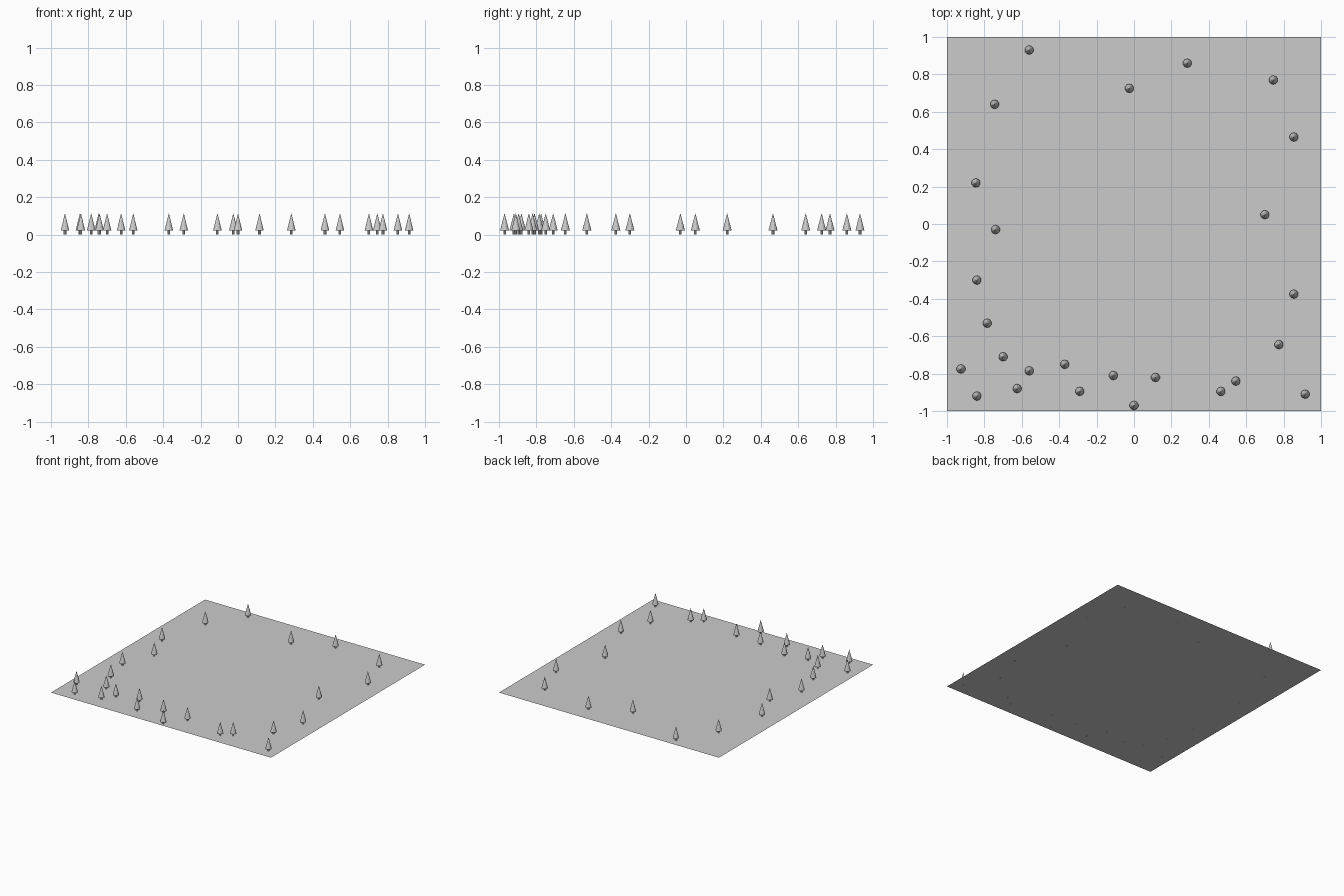
import bpy

cube = bpy.data.objects.get("Cube")
if cube:
    bpy.data.objects.remove(cube, do_unlink=True)


def make_material(name, color):
    mat = bpy.data.materials.new(name)
    mat.use_nodes = True
    mat.diffuse_color = color
    mat.node_tree.nodes["Principled BSDF"].inputs["Base Color"].default_value = color
    return mat


gray = make_material("plain gray", (0.6, 0.6, 0.6, 1))

# Flat square ground sheet
bpy.ops.mesh.primitive_plane_add(size=2, location=(0, 0, 0.002))
ground = bpy.context.object
ground.name = "ground_sheet"
ground.data.materials.append(gray)


def tapered(name, r_bottom, r_top, z_bottom, z_top, sides):
    """Upright cone or post whose mesh is shared by every tree."""
    depth = z_top - z_bottom
    bpy.ops.mesh.primitive_cone_add(vertices=sides, radius1=r_bottom,
                                    radius2=r_top, depth=depth,
                                    location=(0, 0, z_bottom + depth / 2))
    part = bpy.context.object
    part.name = name
    part.data.materials.append(gray)
    return part


# One tree: conical foliage on a short trunk
tree_parts = [
    tapered("tree_foliage", 0.024, 0, 0.022, 0.114, 10),
    tapered("tree_trunk", 0.007, 0.007, 0, 0.024, 8),
]

# Tree positions around the edge of the sheet, back to front
spots = [
    (-.56, .93), (.285, .86), (.745, .77), (-.025, .725), (-.745, .64),
    (.855, .465), (-.845, .22), (.70, .05), (-.74, -.03), (-.84, -.30),
    (.855, -.375), (-.785, -.53), (.775, -.645), (-.70, -.71),
    (-.925, -.775), (-.56, -.785), (-.37, -.75), (-.11, -.81),
    (.115, -.82), (-.625, -.88), (-.29, -.895), (-.84, -.92),
    (0, -.97), (.465, -.895), (.545, -.84), (.915, -.91),
]
for i, (x, y) in enumerate(spots):
    for part in tree_parts:
        obj = part
        if i:
            obj = part.copy()
            bpy.context.collection.objects.link(obj)
        obj.location.x, obj.location.y = x, y
